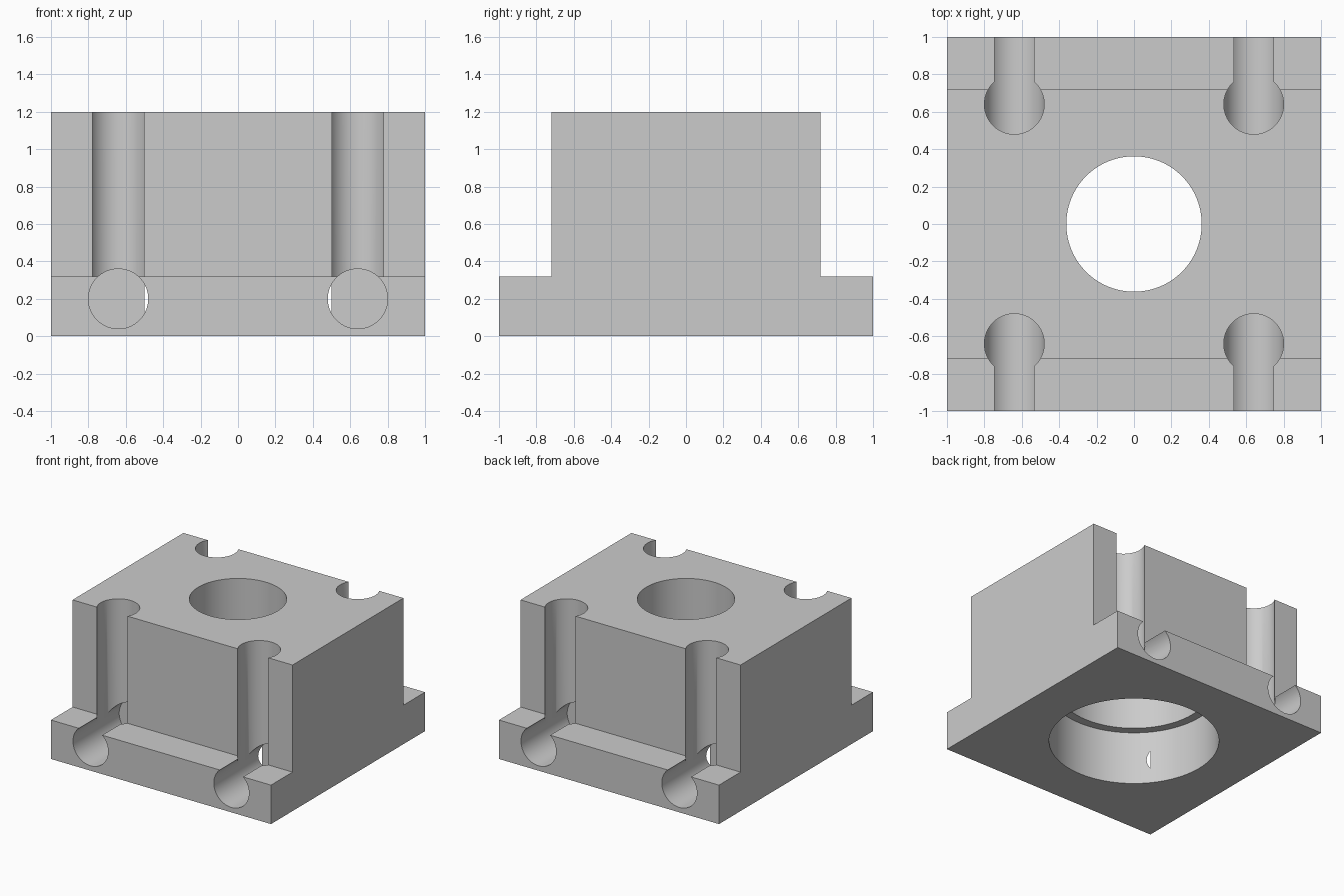
import bpy
import bmesh
import math
from mathutils import Vector

old = bpy.data.objects.get("Cube")
if old:
    bpy.data.objects.remove(old, do_unlink=True)

# One plain grey for the whole block
grey = bpy.data.materials.new("light grey")
grey.use_nodes = True
colour = (0.6, 0.6, 0.6, 1)
grey.diffuse_color = colour
grey.node_tree.nodes["Principled BSDF"].inputs["Base Color"].default_value = colour

# Flanged body: stepped side profile extruded across x
HALF, WALL, FLANGE, TOP = 1.0, 0.72, 0.32, 1.2
right_side = [(HALF, 0), (HALF, FLANGE), (WALL, FLANGE), (WALL, TOP)]
profile = right_side + [(-y, z) for y, z in reversed(right_side)]

bm = bmesh.new()
face = bm.faces.new([bm.verts.new((-HALF, y, z)) for y, z in profile])
extruded = bmesh.ops.extrude_face_region(bm, geom=[face])
moved = [v for v in extruded["geom"] if isinstance(v, bmesh.types.BMVert)]
bmesh.ops.translate(bm, verts=moved, vec=(2 * HALF, 0, 0))
bmesh.ops.recalc_face_normals(bm, faces=bm.faces)
mesh = bpy.data.meshes.new("flanged_block")
bm.to_mesh(mesh)
bm.free()
block = bpy.data.objects.new("flanged_block", mesh)
bpy.context.collection.objects.link(block)
mesh.materials.append(grey)


def drill(radius, start, end, sides=64):
    """Cut a round hole through the block from start to end."""
    start, end = Vector(start), Vector(end)
    axis = end - start
    bpy.ops.mesh.primitive_cylinder_add(
        vertices=sides, radius=radius, depth=axis.length,
        location=(start + end) / 2,
        rotation=axis.to_track_quat("Z", "Y").to_euler())
    cutter = bpy.context.object
    cutter.name = "drill_cutter"
    cutter.hide_render = True
    cutter.data.materials.append(grey)
    cut = block.modifiers.new("hole", "BOOLEAN")
    cut.operation = "DIFFERENCE"
    cut.solver = "EXACT"
    cut.object = cutter
    bpy.context.view_layer.objects.active = block
    bpy.ops.object.modifier_apply(modifier=cut.name)
    bpy.data.objects.remove(cutter, do_unlink=True)


# Central bore, stepped wider towards the underside
for radius, depth in [(0.64, 0.44), (0.57, 0.8), (0.362, 1.4)]:
    drill(radius, (0, 0, -0.1), (0, 0, depth), 96)

# Corner holes: a level one through the flange meets an upright one
for sx in (-1, 1):
    for sy in (-1, 1):
        x = 0.64 * sx
        drill(0.16, (x, 1.1 * sy, 0.2), (x, 0.4 * sy, 0.2))
        drill(0.16, (x, 0.64 * sy, 0.21), (x, 0.64 * sy, 1.3))

# Smooth the bores, keep the machined edges sharp
bpy.ops.object.select_all(action="DESELECT")
block.select_set(True)
bpy.context.view_layer.objects.active = block
bpy.ops.object.shade_smooth_by_angle(angle=math.radians(30))
